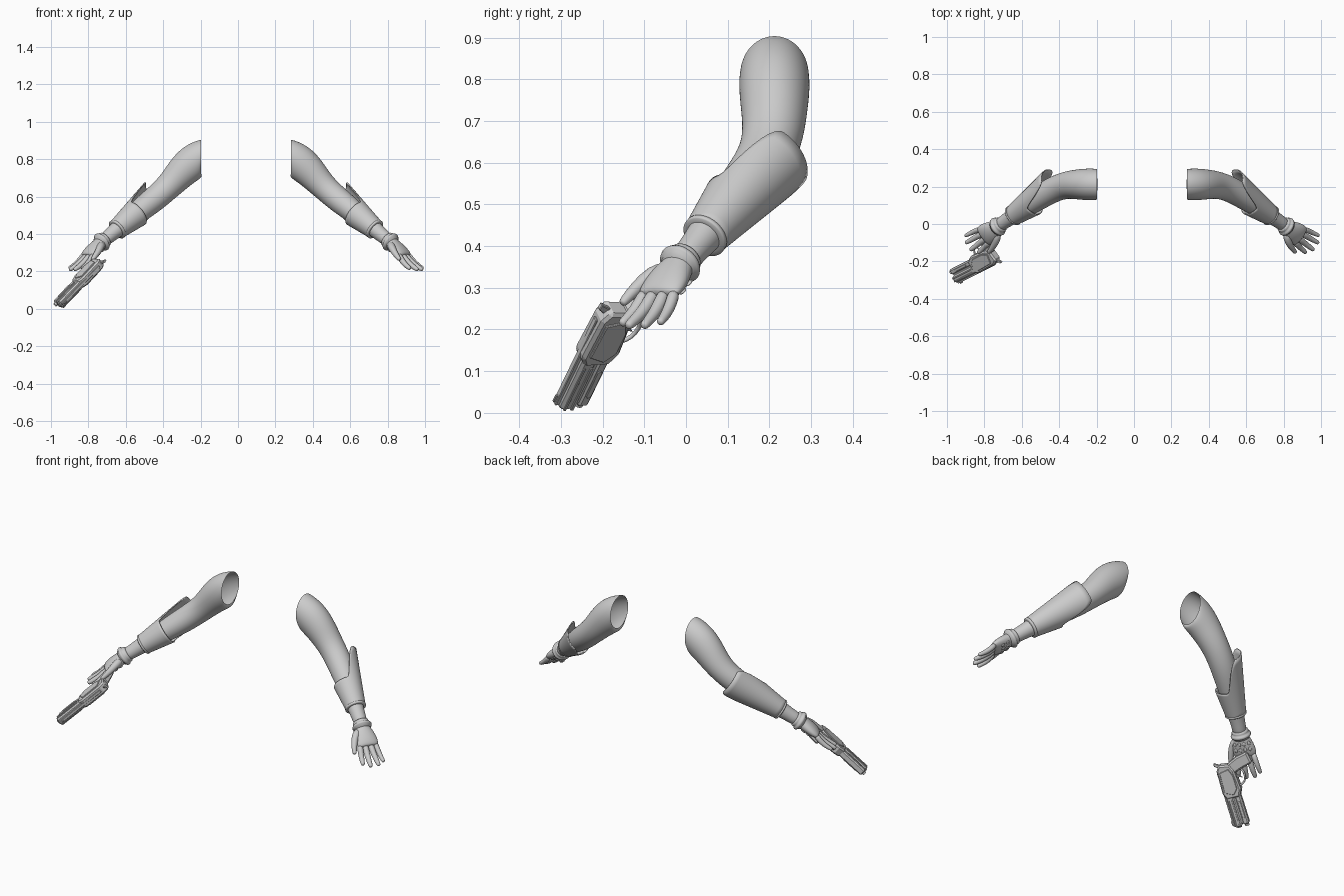
import bpy, bmesh, math
from mathutils import Vector as V, Matrix

if "Cube" in bpy.data.objects:
    bpy.data.objects.remove(bpy.data.objects["Cube"])

MID = 0.043          # mirror plane of the two arms
arm_parts = []


def make(name, bm, smooth=True, subsurf=0):
    bmesh.ops.recalc_face_normals(bm, faces=bm.faces)
    me = bpy.data.meshes.new(name)
    bm.to_mesh(me)
    bm.free()
    ob = bpy.data.objects.new(name, me)
    bpy.context.collection.objects.link(ob)
    if smooth:
        me.shade_smooth()
    if subsurf:
        m = ob.modifiers.new("smooth", 'SUBSURF')
        m.levels = m.render_levels = subsurf
    return ob


def skin(bm, rings, cap0, cap1):
    """Bridge rings of points into a tube."""
    vs = [[bm.verts.new(p) for p in r] for r in rings]
    n = len(vs[0])
    for a, b in zip(vs, vs[1:]):
        for i in range(n):
            j = (i + 1) % n
            bm.faces.new((a[i], a[j], b[j], b[i]))
    if cap0:
        bm.faces.new(vs[0])
    if cap1:
        bm.faces.new(vs[-1])


def ring(c, a, b, n=16):
    return [V(c) + a * math.cos(2 * math.pi * i / n) + b * math.sin(2 * math.pi * i / n) for i in range(n)]


def axes(n):
    n = V(n).normalized()
    a = n.cross(V((0, 0, 1))).normalized()
    return a, a.cross(n)


def tube(name, pts, radii, n=12, subsurf=1):
    """Round limb along points, with domed ends."""
    pts = [V(p) for p in pts]
    rings = []
    for i, p in enumerate(pts):
        t = (pts[min(i + 1, len(pts) - 1)] - pts[max(i - 1, 0)]).normalized()
        a, b = axes(t)
        r = radii[i]
        rings.append(ring(p, a * r, b * r, n))
    for k in (0.55, 0.9):
        q = math.sqrt(1 - k * k)
        rings.append(ring(p + t * r * k, a * r * q, b * r * q, n))
    bm = bmesh.new()
    skin(bm, rings, True, True)
    return make(name, bm, True, subsurf)


# ---- arm: shoulder opening, elbow, wrist (centre, direction, radii)
sections = [
    ((.284, .212, .812), (1, 0, 0), .083, .093),
    ((.300, .212, .802), (.97, 0, -.22), .085, .096),
    ((.337, .212, .778), (.85, 0, -.53), .086, .097),
    ((.390, .212, .730), (.72, 0, -.69), .081, .087),
    ((.455, .209, .655), (.72, -.12, -.69), .073, .071),
    ((.530, .180, .588), (.72, -.40, -.60), .070, .069),
    ((.610, .128, .525), (.68, -.47, -.56), .063, .063),
    ((.720, .052, .435), (.68, -.47, -.56), .046, .046),
    ((.775, .014, .388), (.68, -.47, -.56), .037, .037),
    ((.815, -.014, .355), (.68, -.47, -.56), .037, .037)]
bm = bmesh.new()
rings = []
for c, n, ra, rb in sections:
    a, b = axes(n)
    rings.append(ring(c, a * ra, b * rb, 20))
skin(bm, rings, False, True)
arm_parts.append(make("arm", bm, True, 2))

# ---- forearm guard: tapered sleeve with a long tongue behind the elbow
f = V((.678, -.474, -.564)).normalized()
e = V((.63, .77, .08))
e = (e - f * e.dot(f)).normalized()
h = f.cross(e)
low = V((.735, .043, .422))
N, rings = 64, []
for k in range(13):
    r = []
    for i in range(N):
        th = 2 * math.pi * i / N
        s = min(max((math.cos(th) + .1) / .85, 0), 1)
        L = .155 + .18 * s * s * (3 - 2 * s)
        t = L * k / 12
        r.append(low - f * t + (e * math.cos(th) + h * math.sin(th)) * (.054 + .145 * t))
    rings.append(r)
bm = bmesh.new()
skin(bm, rings, False, False)
guard = make("forearm_guard", bm)
m = guard.modifiers.new("thickness", 'SOLIDIFY')
m.thickness = .006
m.offset = -1
arm_parts.append(guard)

# ---- turned rings at the guard's end and the wrist
def turned(name, start, prof):
    bm = bmesh.new()
    a, b = axes(f)
    skin(bm, [ring(start + f * t, a * r, b * r, 40) for t, r in prof], True, True)
    arm_parts.append(make(name, bm))

turned("guard_lip", low, [(-.012, .053), (-.01, .057), (-.002, .057), (.001, .054), (.001, .04)])
wrist = V((.815, -.014, .357))
turned("wrist_band", wrist, [(-.03, .036), (-.026, .042), (-.018, .044), (-.012, .043),
                             (-.008, .050), (-.001, .053), (.007, .051), (.010, .044), (.018, .042)])

# ---- hand
d = V((.65, -.45, -.61)).normalized()
w = V((-.6, -.8, 0))
w = (w - d * w.dot(d)).normalized()
back = d.cross(w).normalized()
bm = bmesh.new()
skin(bm, [ring(wrist + d * t + w * o, w * rw, back * rb)
          for t, o, rw, rb in ((-.005, 0, .038, .034), (.02, .002, .046, .034), (.05, .003, .058, .034),
                               (.085, 0, .062, .030), (.112, 0, .060, .023), (.124, 0, .05, .014))], True, True)
arm_parts.append(make("palm", bm, True, 2))

knuckle = wrist + d * .105
for name, o, tip, r in (("index", .043, (.915, -.150, .218), .0155), ("middle", .015, (.955, -.135, .212), .016),
                        ("ring", -.014, (.980, -.098, .212), .0155), ("little", -.042, (.983, -.060, .220), .014)):
    p0, p3 = knuckle + w * o, V(tip)
    p1 = p0.lerp(p3, .35) + back * .008
    p2 = p0.lerp(p3, .7) + back * .007
    arm_parts.append(tube(name + "_finger", [p0, p1, p2, p3], [r * 1.1, r * 1.05, r * .95, r * .75]))
arm_parts.append(tube("thumb", [wrist + d * .02 + w * .02, wrist + d * .045 + w * .052 - back * .008,
                                (.838, -.122, .297), (.86, -.148, .268)], [.022, .022, .017, .012]))

# ---- oval studs on the back of the hand
bm = bmesh.new()
for t, count in ((.042, 4), (.074, 4)):
    for i in range(count):
        o = (i - 1.5) * .025
        hgt = .034 * math.sqrt(1 - (o / .064) ** 2) - .0015
        nrm = (back + w * o * 9).normalized()
        side = nrm.cross(d).normalized()
        c = wrist + d * t + w * o + back * hgt
        mat = Matrix((d * .0115, side * .0085, nrm * .004)).transposed().to_4x4()
        mat.translation = c
        bmesh.ops.create_uvsphere(bm, u_segments=16, v_segments=8, radius=1, matrix=mat)
arm_parts.append(make("hand_studs", bm))

# ---- opposite arm
for ob in arm_parts:
    o2 = ob.copy()
    o2.data = ob.data.copy()
    for v in o2.data.vertices:
        v.co.x = 2 * MID - v.co.x
    o2.data.flip_normals()
    bpy.context.collection.objects.link(o2)
    o2.name = "right_" + ob.name
    ob.name = "left_" + ob.name

# ---- pistol, drawn in its own frame: forward, up, sideways
g = V((-.655, -.33, -.68)).normalized()
up = V((.45, -.87, -.10))
up = (up - g * up.dot(g)).normalized()
s = g.cross(up)
G = Matrix((g, up, s)).transposed().to_4x4()
G.translation = V((-.745, -.165, .25))


def slab(name, pts, half, mid=0, bevel=.004):
    bm = bmesh.new()
    skin(bm, [[V((x, y, mid + z)) for x, y in pts] for z in (-half, half)], True, True)
    ob = make(name, bm, False)
    ob.matrix_world = G
    m = ob.modifiers.new("bevel", 'BEVEL')
    m.width = bevel
    m.segments = 1
    return ob


def box(name, x0, x1, y0, y1, half, mid=0, bevel=.004):
    return slab(name, [(x0, y0), (x1, y0), (x1, y1), (x0, y1)], half, mid, bevel)


slab("pistol_frame", [(-.008, .028), (.02, .045), (.15, .05), (.178, .034), (.178, -.034),
                      (.14, -.052), (.03, -.044), (0, -.028)], .026, 0, .008)
box("pistol_slide", .09, .335, .0, .040, .022, 0, .007)
box("pistol_under_barrel", .12, .330, -.038, -.006, .019, 0, .007)
box("pistol_core", .12, .322, -.012, .010, .015)
box("pistol_top_rib", .03, .330, .036, .050, .008, 0, .002)
box("front_sight", .30, .322, .045, .056, .003, 0, .001)
slab("hammer", [(-.004, .02), (.015, .03), (-.006, .055), (-.022, .052), (-.012, .035)], .006, 0, .002)
for sd in (-1, 1):
    slab("side_panel", [(.02, -.02), (.06, -.035), (.13, -.035), (.16, -.01), (.14, .035), (.03, .03)],
         .004, sd * .027, .002)
    slab("barrel_inset", [(.20, -.022), (.207, -.015), (.29, -.015), (.297, -.022), (.29, -.029), (.207, -.029)],
         .003, sd * .019, .001)
    box("slide_rail", .185, .332, .006, .014, .003, sd * .023, .001)
    box("slide_rail", .185, .332, .026, .033, .003, sd * .022, .001)
slab("pistol_grip", [(-.002, -.015), (.055, -.035), (.036, -.085), (.018, -.148), (-.045, -.138),
                     (-.030, -.075)], .019, 0, .008)
slab("trigger", [(.068, -.04), (.082, -.04), (.080, -.06), (.086, -.075), (.072, -.062)], .004, 0, .001)

# ---- trigger guard and muzzle bores
guard = tube("trigger_guard", [(.035, -.075, 0), (.055, -.090, 0), (.095, -.088, 0), (.118, -.07, 0), (.125, -.04, 0)],
             [.006] * 5, 8)
guard.matrix_world = G
for name, y, r in (("upper_muzzle", .02, .013), ("lower_muzzle", -.022, .011)):
    bm = bmesh.new()
    skin(bm, [[(x, y + q * math.cos(k * math.pi / 12), q * math.sin(k * math.pi / 12)) for k in range(24)]
              for x, q in ((.30, r), (.340, r), (.340, r * .65), (.31, r * .65))], True, True)
    make(name, bm, False).matrix_world = G
